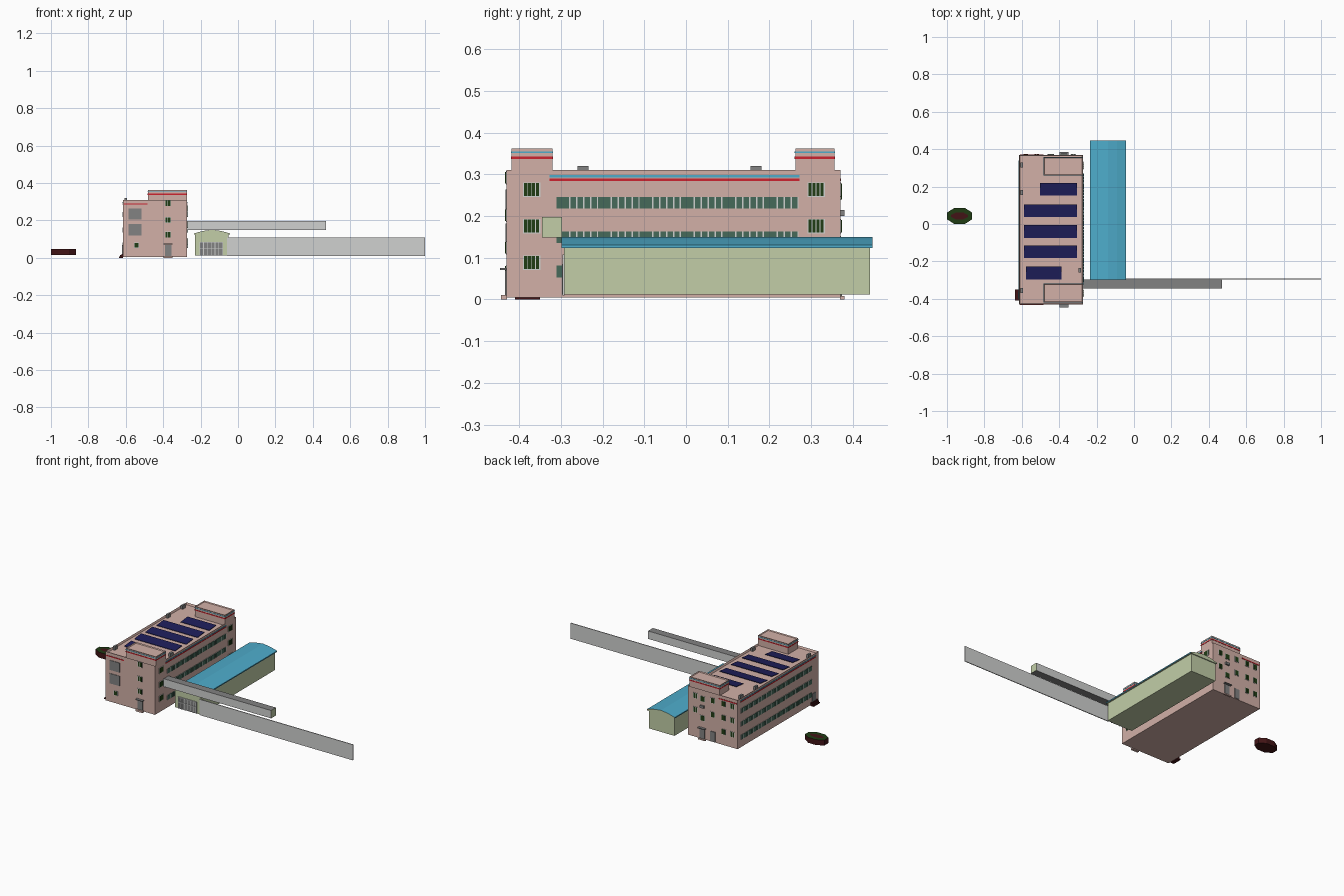
import bpy, bmesh, math
from mathutils import Matrix

if "Cube" in bpy.data.objects:
    bpy.data.objects.remove(bpy.data.objects["Cube"])


def mat(name, r, g, b):
    m = bpy.data.materials.new(name)
    lin = lambda c: (c / 255 / 12.92) if c < 10 else ((c / 255 + 0.055) / 1.055) ** 2.4
    m.diffuse_color = (lin(r), lin(g), lin(b), 1)
    m.use_nodes = True
    m.node_tree.nodes["Principled BSDF"].inputs["Base Color"].default_value = m.diffuse_color
    return m


PINK = mat("pink_plaster", 210, 176, 167)
GREEN = mat("pale_green", 194, 206, 167)
BLUE = mat("sky_blue", 78, 172, 203)
RED = mat("stripe_red", 205, 34, 46)
NAVY = mat("solar_navy", 30, 30, 90)
DGREEN = mat("dark_green_glass", 32, 60, 20)
TEAL = mat("teal_glass", 70, 106, 90)
GRAY = mat("mid_gray", 130, 130, 130)
LIGHT = mat("light_gray", 208, 209, 208)
DRED = mat("dark_red_brick", 66, 20, 22)


def finish(name, bm, *mats):
    bmesh.ops.recalc_face_normals(bm, faces=bm.faces)
    me = bpy.data.meshes.new(name)
    bm.to_mesh(me)
    bm.free()
    for m in mats:
        me.materials.append(m)
    ob = bpy.data.objects.new(name, me)
    bpy.context.collection.objects.link(ob)
    return ob


def add_box(bm, b):
    x0, x1, y0, y1, z0, z1 = b
    m = Matrix.Translation(((x0 + x1) / 2, (y0 + y1) / 2, (z0 + z1) / 2))
    m = m @ Matrix.Diagonal((x1 - x0, y1 - y0, z1 - z0, 1))
    return bmesh.ops.create_cube(bm, size=1, matrix=m)["verts"]


def boxes(name, items, material):
    bm = bmesh.new()
    for b in items:
        add_box(bm, b)
    return finish(name, bm, material)


def prism(name, profile, y0, y1, rule, *mats):
    """Extrude an x-z profile along y; rule picks the material from the normal."""
    bm = bmesh.new()
    f = bm.faces.new([bm.verts.new((x, y0, z)) for x, z in profile])
    ext = bmesh.ops.extrude_face_region(bm, geom=[f])["geom"]
    for v in ext:
        if isinstance(v, bmesh.types.BMVert):
            v.co.y = y1
    bmesh.ops.recalc_face_normals(bm, faces=bm.faces)
    for f in bm.faces:
        f.material_index = rule(f.normal)
    return finish(name, bm, *mats)


X0, X1, Y0, Y1, TOP = -0.615, -0.272, -0.43, 0.37, 0.31


def on_wall(side, u0, u1, z0, z1, d):
    """Thin plate standing d proud of one wall of the main block."""
    return {"R": (X1 - 0.001, X1 + d, u0, u1, z0, z1),
            "L": (X0 - d, X0 + 0.001, u0, u1, z0, z1),
            "F": (u0, u1, Y0 - d, Y0 + 0.001, z0, z1),
            "B": (u0, u1, Y1 - 0.001, Y1 + d, z0, z1)}[side]


def recessed_block(name, b, rim, depth):
    bm = bmesh.new()
    add_box(bm, b)
    bm.normal_update()
    top = max(bm.faces, key=lambda f: f.calc_center_median().z)
    bmesh.ops.inset_region(bm, faces=[top], thickness=rim)
    for v in top.verts:
        v.co.z -= depth
    return finish(name, bm, PINK)


# main block and the two stair towers on its roof
recessed_block("main_block", (X0, X1, Y0, Y1, 0.005, TOP), 0.007, 0.012)
TX0, TX1 = -0.482, -0.274
towers = {"front_tower": (-0.418, -0.32), "back_tower": (0.262, 0.356)}
for name, (a, b) in towers.items():
    recessed_block(name, (TX0, TX1, a, b, 0.297, 0.362), 0.005, 0.006)
    d = 0.0015
    boxes(name + "_red_stripe", [(TX0 - d, TX1 + d, a - d, b + d, 0.337, 0.343)], RED)
    boxes(name + "_blue_stripe", [(TX0 - d, TX1 + d, a - d, b + d, 0.351, 0.355)], BLUE)

# wall stripes
reds, blues = [], []
for s, u0, u1 in (("R", -0.327, 0.272), ("L", -0.40, 0.34), ("F", -0.61, -0.485), ("B", -0.61, -0.485)):
    reds.append(on_wall(s, u0, u1, 0.284, 0.290, 0.002))
    if s in "RL":
        blues.append(on_wall(s, u0, u1, 0.293, 0.298, 0.002))
boxes("red_wall_stripes", reds, RED)
boxes("blue_wall_stripes", blues, BLUE)

# windows: light frames with panes standing on them
frames, dark, teal, gray = [], [], [], []


def window(side, u0, u1, z0, z1, n, panes):
    frames.append(on_wall(side, u0 - 0.002, u1 + 0.002, z0 - 0.002, z1 + 0.002, 0.002))
    w = (u1 - u0) / n
    for i in range(n):
        panes.append(on_wall(side, u0 + i * w + 0.001, u0 + (i + 1) * w - 0.001, z0, z1, 0.0035))


def ribbon(side, u0, u1, z0, z1):
    """Long strip of one wide pane followed by four narrow ones."""
    frames.append(on_wall(side, u0, u1, z0, z1, 0.002))
    u, i = u0, 0
    while u < u1 - 0.005:
        w = 0.03 if i % 5 == 0 else 0.013
        teal.append(on_wall(side, u, min(u + w, u1), z0, z1, 0.0035))
        u += w + 0.0035
        i += 1


for k in range(3):
    z = 0.073 + 0.0875 * k
    for u in (-0.389, 0.293):
        window("R", u, u + 0.038, z, z + 0.031, 4, dark)
    ribbon("R", -0.31, 0.27, 0.053 + 0.0825 * k, 0.081 + 0.0825 * k)
    ribbon("L", -0.36, 0.34, 0.053 + 0.0825 * k, 0.081 + 0.0825 * k)
    for u in (-0.58, -0.52, -0.445, -0.325):
        if k or u in (-0.58, -0.52):
            window("B", u - 0.013, u + 0.013, z, z + 0.03, 2, dark)
for z in (0.110, 0.188, 0.278):
    window("F", -0.389, -0.361, z, z + 0.028, 2, dark)
window("F", -0.555, -0.531, 0.056, 0.080, 1, dark)
for z0, z1 in ((0.12, 0.182), (0.204, 0.264)):
    gray.append(on_wall("F", -0.585, -0.515, z0, z1, 0.003))
for z in (0.12, 0.24):
    window("B", -0.39, -0.36, z, z + 0.03, 2, dark)
boxes("window_frames", frames, LIGHT)
boxes("dark_window_panes", dark, DGREEN)
boxes("ribbon_window_panes", teal, TEAL)

# doors, canopies and steps
for s, u in (("F", -0.373), ("B", -0.373), ("B", -0.445), ("L", -0.38)):
    gray.append(on_wall(s, u - 0.017, u + 0.017, 0.008, 0.07, 0.004))
boxes("doors_and_gray_panels", gray, GRAY)
boxes("door_canopies", [on_wall("F", -0.397, -0.349, 0.071, 0.076, 0.016),
                        on_wall("B", -0.397, -0.349, 0.071, 0.076, 0.016),
                        on_wall("B", -0.387, -0.361, 0.200, 0.215, 0.01)], GRAY)
boxes("door_steps", [on_wall("F", -0.397, -0.349, 0, 0.011, 0.014),
                     on_wall("B", -0.397, -0.349, 0, 0.008, 0.01)], PINK)
boxes("side_stairs", [(X0 - 0.022 + 0.007 * i, X0 + 0.001, -0.41, -0.35, 0, 0.007 * (i + 1))
                      for i in range(3)], DRED)

# roof vents
boxes("roof_vents", [(x - 0.007, x + 0.007, y - 0.013, y + 0.013, 0.297, 0.32) for x, y in
                     ((-0.29, -0.247), (-0.6, 0.168), (-0.6, 0.315), (-0.6, -0.355))], GRAY)

# tilted solar panels
bm = bmesh.new()
for x0, x1, y0 in ((-0.502, -0.305, 0.152), (-0.588, -0.305, 0.037), (-0.588, -0.305, -0.074),
                   (-0.588, -0.305, -0.183), (-0.578, -0.387, -0.296)):
    for v in add_box(bm, (x0, x1, y0, y0 + 0.068, 0.299, 0.302)):
        v.co.z += (v.co.y - y0) * 0.1
finish("solar_panels", bm, NAVY)

# low hall with faceted arched roof
boxes("hall_walls", [(-0.229, -0.052, -0.292, 0.441, 0.012, 0.13)], GREEN)
cx, half = -0.139, 0.096
prof = [(cx - half, 0.124)]
for t in (-1, -0.5, 0, 0.5, 1):
    prof.append((cx + half * t, 0.15 - 0.019 * abs(t) ** 1.6))
prof.append((cx + half, 0.124))
prism("hall_roof", prof, -0.298, 0.447, lambda n: 0 if abs(n.y) > 0.5 or n.z < -0.5 else 1, GREEN, BLUE)

# hall gate: gray leaves behind light bars
hy = -0.292
boxes("hall_gate", [(-0.203, -0.08, hy - 0.002, hy + 0.001, 0.012, 0.083)], GRAY)
bars = [(-0.205 + 0.0205 * i - 0.002, -0.205 + 0.0205 * i + 0.002, hy - 0.005, hy, 0.012, 0.085)
        for i in range(7)]
bars += [(-0.207, -0.08, hy - 0.005, hy, z, z + 0.004) for z in (0.05, 0.081)]
boxes("hall_gate_bars", bars, LIGHT)

# boundary wall
boxes("boundary_wall", [(-0.06, 1.0, -0.296, -0.291, 0.01, 0.108)], LIGHT)

# raised walkway: gray top and bottom, light sides, green end
prism("raised_walkway", [(X1 - 0.002, 0.149), (0.47, 0.149), (0.47, 0.198), (X1 - 0.002, 0.198)],
      -0.345, -0.297, lambda n: 0 if abs(n.z) > 0.5 else 1 if abs(n.y) > 0.5 else 2, GRAY, LIGHT, GREEN)

# octagonal flower bed with planted top and brick centre
bm = bmesh.new()
place = Matrix.Translation((-0.9325, 0.043, 0.031)) @ Matrix.Diagonal((0.0675, 0.043, 1, 1))
r = 1 / math.cos(math.pi / 8)
bmesh.ops.create_cone(bm, cap_ends=True, segments=8, radius1=r, radius2=r, depth=0.034,
                      matrix=place @ Matrix.Rotation(math.pi / 8, 4, "Z"))
bm.normal_update()
top = max(bm.faces, key=lambda f: f.calc_center_median().z)
ring = bmesh.ops.inset_region(bm, faces=[top], thickness=0.026)["faces"]
for f in ring:
    f.material_index = 1
finish("flower_bed", bm, DRED, DGREEN)
